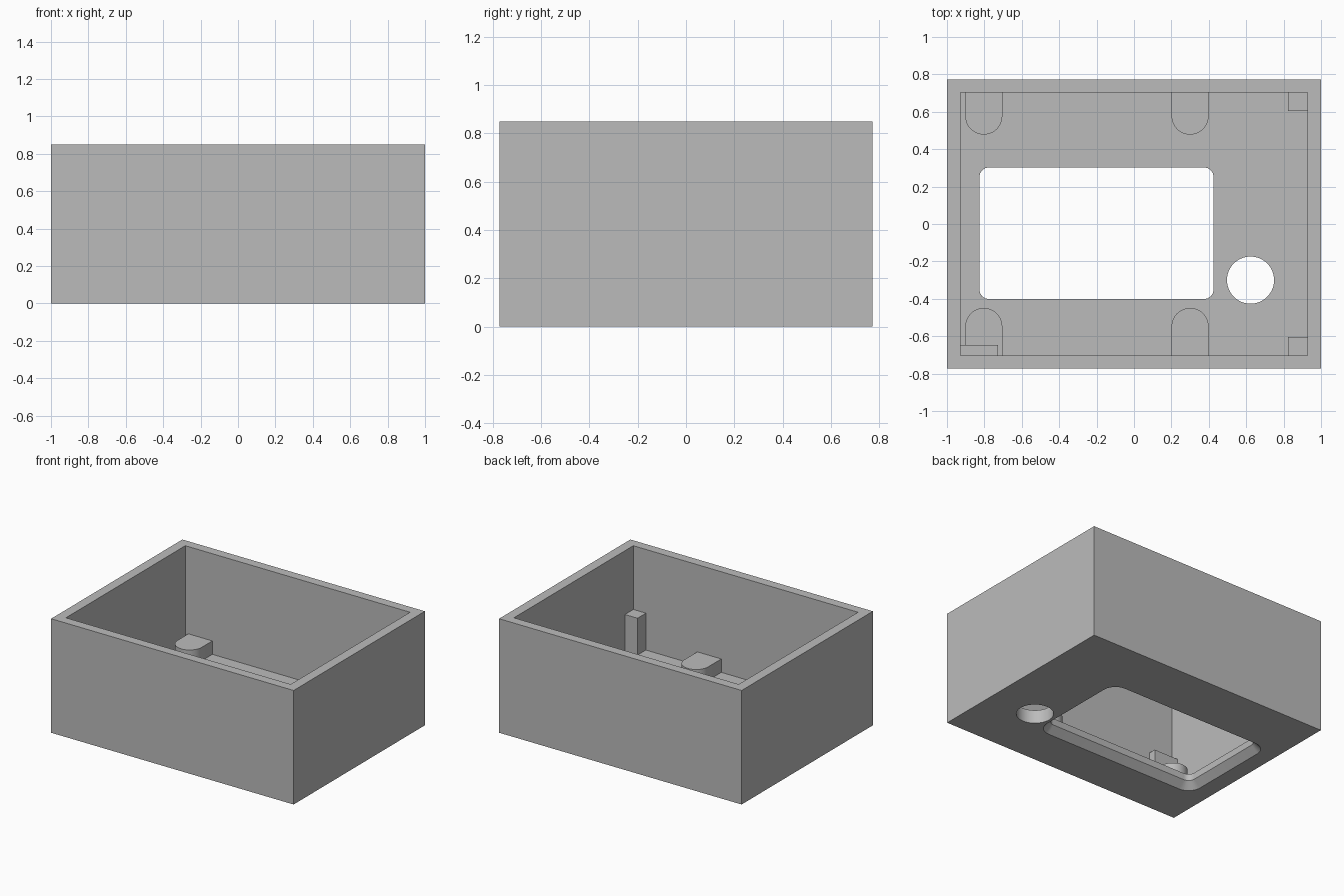
import bpy, bmesh
from math import pi, sin, cos

if "Cube" in bpy.data.objects:
    bpy.data.objects.remove(bpy.data.objects["Cube"], do_unlink=True)

HX, HY, HEIGHT = 1.0, 0.773, 0.85      # outer half sizes and height
IX, IY, FLOOR = 0.927, 0.703, 0.1      # inner half sizes and floor thickness
PAD_TOP, POST_TOP, SINK = 0.2, 0.375, 0.03

grey = bpy.data.materials.new("plain grey")
grey.use_nodes = True
colour = (0.5, 0.5, 0.5, 1)
grey.diffuse_color = colour
grey.node_tree.nodes["Principled BSDF"].inputs["Base Color"].default_value = colour


def arc(cx, cy, r, start, end, steps):
    return [(cx + r * cos(start + (end - start) * i / steps),
             cy + r * sin(start + (end - start) * i / steps)) for i in range(steps + 1)]


def rect(x0, x1, y0, y1):
    return [(x0, y0), (x1, y0), (x1, y1), (x0, y1)]


def rounded_rect(x0, x1, y0, y1, r):
    centres = rect(x0 + r, x1 - r, y0 + r, y1 - r)
    return [p for i, (cx, cy) in enumerate(centres)
            for p in arc(cx, cy, r, pi + i * pi / 2, pi + (i + 1) * pi / 2, 8)]


def loft(name, sections):
    """Closed solid through a stack of (z, outline) sections."""
    bm = bmesh.new()
    rings = [[bm.verts.new((x, y, z)) for x, y in outline] for z, outline in sections]
    n = len(rings[0])
    for low, high in zip(rings, rings[1:]):
        for i in range(n):
            j = (i + 1) % n
            bm.faces.new((low[i], low[j], high[j], high[i]))
    bm.faces.new(rings[0][::-1])
    bm.faces.new(rings[-1])
    bmesh.ops.recalc_face_normals(bm, faces=bm.faces[:])
    mesh = bpy.data.meshes.new(name)
    bm.to_mesh(mesh)
    bm.free()
    mesh.materials.append(grey)
    obj = bpy.data.objects.new(name, mesh)
    bpy.context.collection.objects.link(obj)
    return obj


def prism(name, outline, z0, z1):
    return loft(name, [(z0, outline), (z1, outline)])


def activate(obj):
    bpy.ops.object.select_all(action='DESELECT')
    obj.select_set(True)
    bpy.context.view_layer.objects.active = obj


def smooth(obj):
    activate(obj)
    bpy.ops.object.shade_smooth_by_angle()


def cut(target, cutter):
    cutter.hide_render = True
    mod = target.modifiers.new("cut", 'BOOLEAN')
    mod.operation, mod.solver, mod.object = 'DIFFERENCE', 'EXACT', cutter
    activate(target)
    bpy.ops.object.modifier_apply(modifier=mod.name)
    bpy.data.objects.remove(cutter, do_unlink=True)


# Open-topped box
box = prism("box_shell", rect(-HX, HX, -HY, HY), 0, HEIGHT)
cut(box, prism("cavity_cutter", rect(-IX, IX, -IY, IY), FLOOR, HEIGHT + 0.2))


# Window in the floor, bevelled on the underside
def window(grow):
    return rounded_rect(-0.826 - grow, 0.425 + grow, -0.401 - grow, 0.302 + grow, 0.05 + grow)


cut(box, loft("window_cutter", [(-0.05, window(0.1)), (0.05, window(0)), (0.3, window(0))]))

# Round hole beside the window
cut(box, prism("hole_cutter", arc(0.623, -0.3, 0.126, 0, 2 * pi, 64)[:-1], -0.1, 0.3))
smooth(box)

# Round-ended mounting pads against the front and back walls
for side, sign, tip in (("front", -1, 0.449), ("back", 1, 0.478)):
    for place, x in (("right", -0.803), ("left", 0.3)):
        r = 0.099
        wall = sign * (IY + SINK)
        outline = arc(x, sign * (tip + r), r, 0, -sign * pi, 24)
        outline += [(x - r, wall), (x + r, wall)]
        smooth(prism(f"{side}_{place}_pad", outline, FLOOR - SINK, PAD_TOP))

# Corner posts
prism("back_left_post", rect(0.823, IX + SINK, 0.604, IY + SINK), FLOOR - SINK, POST_TOP)
prism("front_left_post", rect(0.823, IX + SINK, -IY - SINK, -0.604), FLOOR - SINK, POST_TOP)
prism("front_right_post", rect(-IX - SINK, -0.727, -IY - SINK, -0.648), FLOOR - SINK, POST_TOP)
